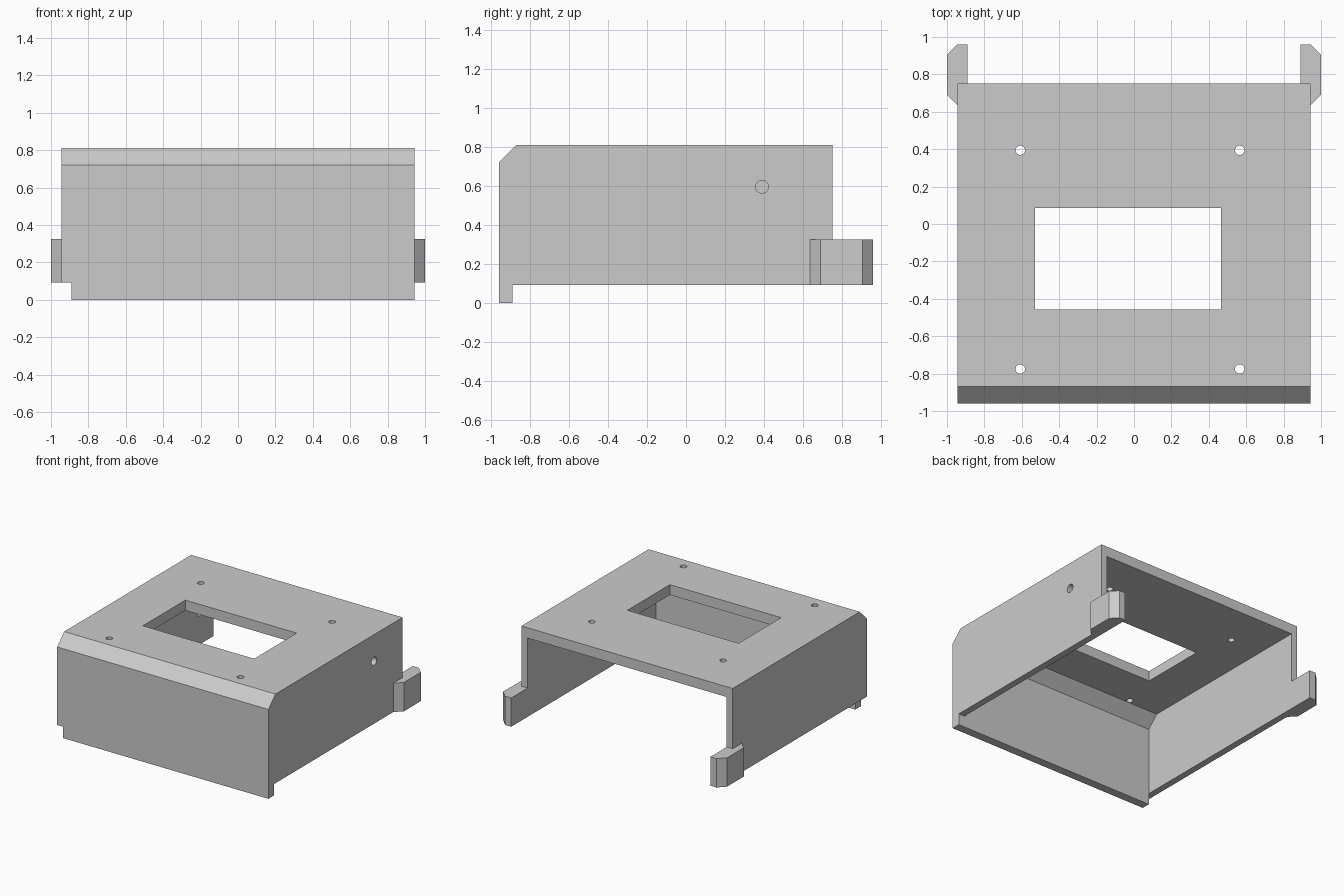
import bpy, bmesh
from math import pi
from mathutils import Matrix, Vector

cube = bpy.data.objects.get("Cube")
if cube:
    bpy.data.objects.remove(cube, do_unlink=True)

grey = bpy.data.materials.new("light_grey")
grey.use_nodes = True
COLOUR = (0.6, 0.6, 0.6, 1)
grey.diffuse_color = COLOUR
grey.node_tree.nodes["Principled BSDF"].inputs["Base Color"].default_value = COLOUR

HALF = 0.944             # outer half width
INNER = 0.89             # inner half width
FRONT, BACK = -0.96, 0.752
BASE, TOP = 0.092, 0.812
CH = 0.09                # chamfer on the front top edge
WALL, ROOF = 0.07, 0.083


def add_object(name, bm):
    bmesh.ops.recalc_face_normals(bm, faces=bm.faces)
    mesh = bpy.data.meshes.new(name)
    bm.to_mesh(mesh)
    bm.free()
    mesh.materials.append(grey)
    obj = bpy.data.objects.new(name, mesh)
    bpy.context.collection.objects.link(obj)
    return obj


def prism(name, points, extrude):
    """Extrude a closed outline of 3D points along a vector."""
    bm = bmesh.new()
    face = bm.faces.new([bm.verts.new(p) for p in points])
    out = bmesh.ops.extrude_face_region(bm, geom=[face], use_keep_orig=True)
    verts = [v for v in out["geom"] if isinstance(v, bmesh.types.BMVert)]
    bmesh.ops.translate(bm, verts=verts, vec=Vector(extrude))
    return add_object(name, bm)


def side_prism(name, profile, half):
    return prism(name, [(-half, y, z) for y, z in profile], (2 * half, 0, 0))


def box(name, x0, x1, y0, y1, z0, z1):
    outline = [(x0, y0, z0), (x1, y0, z0), (x1, y1, z0), (x0, y1, z0)]
    return prism(name, outline, (0, 0, z1 - z0))


def drill(name, centre, radius, depth, rotation=None):
    bm = bmesh.new()
    matrix = Matrix.Translation(centre) @ (rotation or Matrix())
    bmesh.ops.create_cone(bm, cap_ends=True, segments=32, radius1=radius,
                          radius2=radius, depth=depth, matrix=matrix)
    return add_object(name, bm)


def cut(obj, cutters):
    """Subtract every cutter, bake the result and remove the cutters."""
    for cutter in cutters:
        cutter.hide_render = True
        mod = obj.modifiers.new(cutter.name, "BOOLEAN")
        mod.operation = "DIFFERENCE"
        mod.solver = "EXACT"
        mod.object = cutter
    bpy.context.view_layer.update()
    graph = bpy.context.evaluated_depsgraph_get()
    baked = bpy.data.meshes.new_from_object(obj.evaluated_get(graph))
    obj.modifiers.clear()
    obj.data = baked
    for cutter in cutters:
        bpy.data.objects.remove(cutter, do_unlink=True)


# Cover: side outline with the chamfered front edge and the hanging lip
cover = side_prism("cover", [
    (FRONT, 0), (FRONT + WALL, 0), (FRONT + WALL, BASE), (BACK, BASE),
    (BACK, TOP), (FRONT + CH, TOP), (FRONT, TOP - CH)], HALF)

# Hollow, open at the back and underneath, following the chamfer
inner_front, ceiling = FRONT + WALL, TOP - ROOF
cutters = [side_prism("hollow", [
    (inner_front, -0.2), (BACK + 0.2, -0.2), (BACK + 0.2, ceiling),
    (inner_front + CH, ceiling), (inner_front, ceiling - CH)], INNER)]

# Lip notch and roof window
cutters.append(box("lip_notch", -1.2, -INNER, -1.2, -0.8, -0.2, BASE))
cutters.append(box("window", -0.53, 0.465, -0.458, 0.085, 0.6, 1))

# Four screw holes in the roof and one hole in the left wall
for x in (-0.608, 0.565):
    for y in (-0.775, 0.394):
        cutters.append(drill("screw_hole", (x, y, TOP), 0.025, 0.4))
cutters.append(drill("side_hole", (HALF, 0.39, 0.597), 0.033, 0.4,
                     Matrix.Rotation(pi / 2, 4, "Y")))
cut(cover, cutters)

# Rear locating tabs on both side walls
for name, side in (("left_tab", 1), ("right_tab", -1)):
    outline = [(HALF, 0.635), (1, 0.69), (1, 0.905), (0.945, 0.96),
               (INNER, 0.96), (INNER, BACK), (HALF, BACK)]
    prism(name, [(side * x, y, BASE) for x, y in outline], (0, 0, 0.233))
